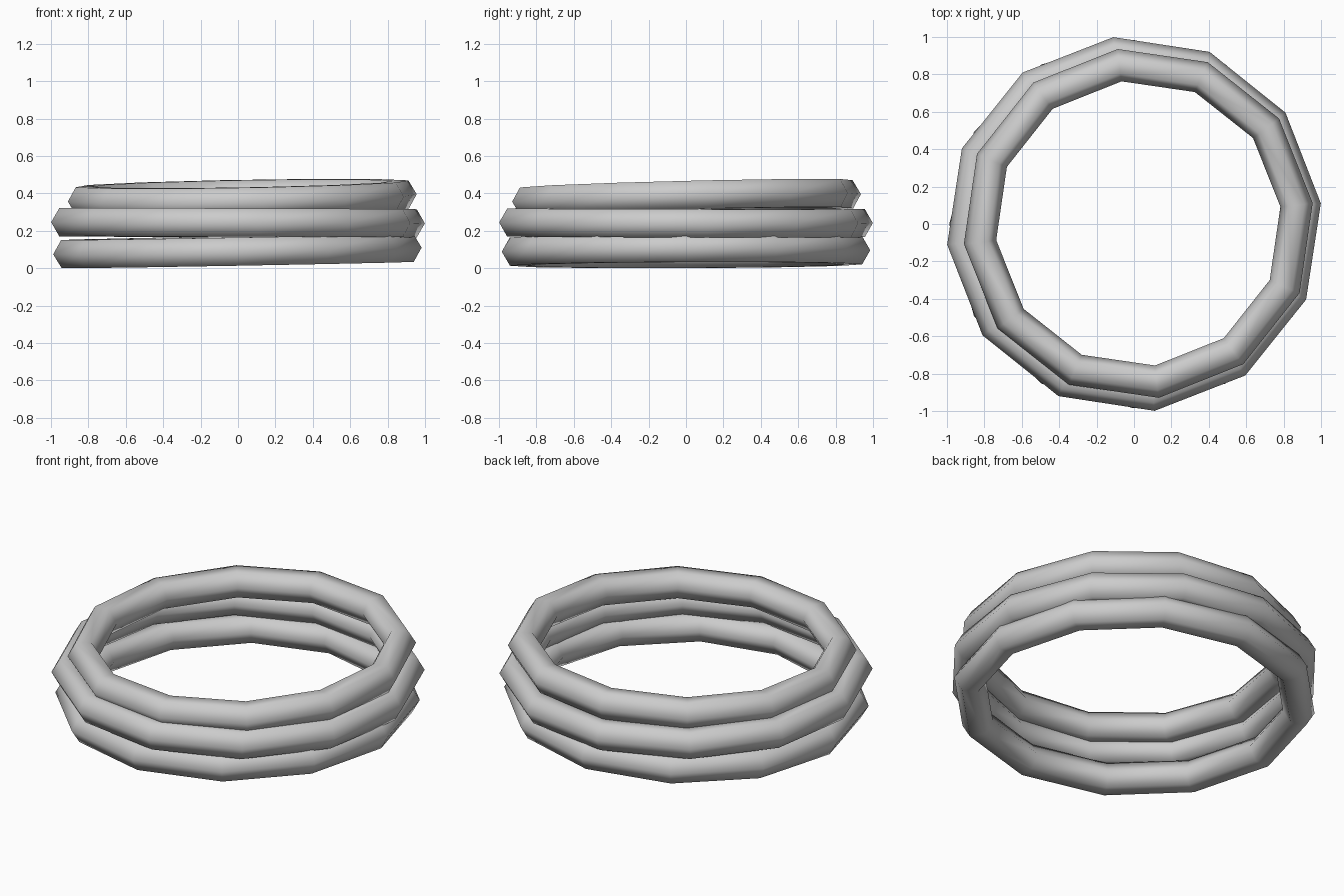
import bpy
from math import radians
from mathutils import Euler, Matrix, Vector

if "Cube" in bpy.data.objects:
    bpy.data.objects.remove(bpy.data.objects["Cube"])


def ring(name, radius, centre, spin, slope_x, slope_y):
    """Twelve-segment hoop with a hexagonal section, slightly tilted."""
    bpy.ops.mesh.primitive_torus_add(
        major_segments=12, minor_segments=6,
        major_radius=radius, minor_radius=0.087)
    ob = bpy.context.object
    ob.name = name
    # spin about its own axis, then lean so z rises by the given slopes
    normal = Vector((-slope_x, -slope_y, 1)).normalized()
    lean = Vector((0, 0, 1)).rotation_difference(normal).to_matrix().to_4x4()
    ob.data.transform(lean @ Matrix.Rotation(radians(spin), 4, 'Z'))
    ob.location = centre
    bpy.ops.object.shade_smooth()
    return ob


# Three loosely stacked hoops
ring("bottom_ring", 0.898, (-0.003, 0, 0.0925), 0.0, 0.018, 0.004)
ring("middle_ring", 0.918, (0, 0, 0.243), 6.3, -0.003, -0.002)
ring("top_ring", 0.852, (0.023, 0.003, 0.376), 6.7, 0.018, 0.024)
